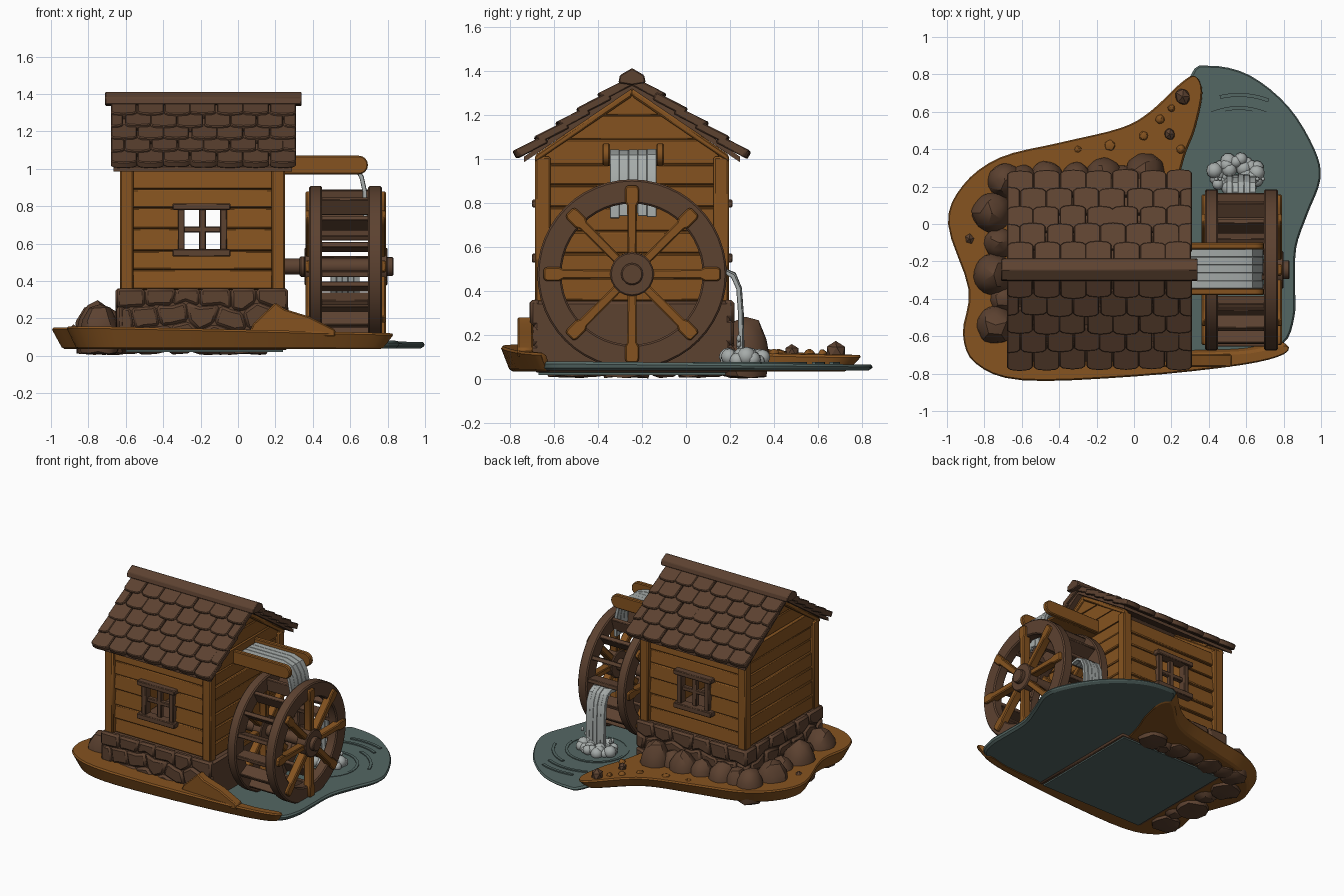
import bpy, bmesh, math, random
from mathutils import Matrix, Vector

if "Cube" in bpy.data.objects:
    bpy.data.objects.remove(bpy.data.objects["Cube"])

random.seed(4)
R = random.uniform

def material(name, rgb):
    m = bpy.data.materials.new(name)
    m.diffuse_color = (*rgb, 1)
    m.use_nodes = True
    m.node_tree.nodes["Principled BSDF"].inputs["Base Color"].default_value = m.diffuse_color
    return m

WOOD = material("orange_wood", (0.235, 0.086, 0.014))
DARK = material("dark_brown", (0.108, 0.054, 0.030))
WATER = material("pond_water", (0.088, 0.135, 0.126))
FOAM = material("falling_water", (0.38, 0.41, 0.40))
CX, CY = -0.19, -0.245          # house centre

# ---------- helpers ----------
def finish(name, bm, mat, bevel=0.0, smooth=35):
    bmesh.ops.recalc_face_normals(bm, faces=bm.faces)
    me = bpy.data.meshes.new(name)
    bm.to_mesh(me)
    bm.free()
    me.materials.append(mat)
    for p in me.polygons:
        p.use_smooth = True
    me.set_sharp_from_angle(angle=math.radians(smooth))
    ob = bpy.data.objects.new(name, me)
    bpy.context.collection.objects.link(ob)
    if bevel:
        b = ob.modifiers.new("bevel", 'BEVEL')
        b.width, b.segments, b.limit_method = bevel, 1, 'ANGLE'
        b.angle_limit = math.radians(40)
    return ob

def prism(bm, pts, axis, lo, hi, M=None):
    put = {'x': lambda p, t: (t, p[0], p[1]), 'y': lambda p, t: (p[0], t, p[1]),
           'z': lambda p, t: (p[0], p[1], t)}[axis]
    rings = [[bm.verts.new(put(p, t)) for p in pts] for t in (lo, hi)]
    n = len(pts)
    bm.faces.new(rings[0])
    bm.faces.new(rings[1][::-1])
    for i in range(n):
        j = (i + 1) % n
        bm.faces.new((rings[0][i], rings[0][j], rings[1][j], rings[1][i]))
    if M:
        bmesh.ops.transform(bm, matrix=M, verts=rings[0] + rings[1])

def box(bm, x0, x1, y0, y1, z0, z1, M=None):
    prism(bm, [(x0, y0), (x1, y0), (x1, y1), (x0, y1)], 'z', z0, z1, M)

def blob(bm, c, s, jitter=0.0, sub=2):
    M = Matrix.Translation(c) @ Matrix.Rotation(R(0, 6), 4, 'Z') @ Matrix.Diagonal((*s, 1))
    for v in bmesh.ops.create_icosphere(bm, subdivisions=sub, radius=1)['verts']:
        v.co = M @ (v.co * (1 + R(-jitter, jitter)))

def slab(name, pts, zb, top, scale, mat):
    """Smooth closed outline, planar top, slightly smaller underside."""
    n, out = len(pts), []
    for i in range(n):
        a, b, c, d = (Vector(pts[(i + k) % n]) for k in (-1, 0, 1, 2))
        for t in (0, .25, .5, .75):
            out.append(0.5 * (2*b + (c - a)*t + (2*a - 5*b + 4*c - d)*t*t + (3*b - a - 3*c + d)*t**3))
    bm, o = bmesh.new(), Vector((-0.1, -0.2))
    prism(bm, [tuple(p) for p in out], 'z', 0, 1)
    for v in bm.verts:
        if v.co.z > .5:
            v.co.z = top(v.co.x, v.co.y)
        else:
            q = o + (v.co.xy - o) * scale
            v.co = (q.x, q.y, zb)
    return finish(name, bm, mat, 0.012)

def ribbon(bm, path, th, axis, lo, hi):
    off = []
    for i, p in enumerate(path):
        d = (Vector(path[min(i + 1, len(path) - 1)]) - Vector(path[max(i - 1, 0)])).normalized()
        off.append((p[0] - d.y * th, p[1] + d.x * th))
    prism(bm, path + off[::-1], axis, lo, hi)

# ---------- ground and pond ----------
slab("ground_bank", [(-1, 0), (-.92, .21), (-.72, .36), (-.4, .44), (-.07, .52), (.09, .61), (.25, .76),
     (.33, .8), (.37, .71), (.33, .51), (.27, .35), (.22, .1), (.22, -.3), (.25, -.67), (.36, -.69), (.62, -.68),
     (.81, -.64), (.81, -.70), (.57, -.76), (0, -.82), (-.6, -.84), (-.85, -.75), (-.92, -.59), (-.89, -.35)],
     0.035, lambda x, y: 0.128 - 0.022*x - 0.015*y, 0.93, WOOD)
slab("pond", [(.3, .79), (.41, .85), (.62, .8), (.83, .63), (.97, .4), (1, .24), (.93, .05), (.87, -.13),
     (.865, -.35), (.86, -.5), (.8, -.64), (.6, -.7), (.22, -.68), (.18, -.2), (.2, .35)],
     0.04, lambda x, y: 0.075 - 0.01*y, 0.99, WATER)
bm = bmesh.new()
box(bm, -.6, .24, -.67, .18, 0.02, .06)
finish("underfloor", bm, WATER)

bm = bmesh.new()                     # faint ripples around the splash
for r, a0, a1 in ((.2, 0, 6.28), (.29, .3, 1.3), (.36, 1.1, 2.0), (.43, 1.2, 1.8)):
    n = 24
    ang = [a0 + (a1 - a0) * k / n for k in range(n + 1)]
    for a, b in zip(ang, ang[1:]):
        prism(bm, [(.56 + q*math.cos(t), .25 + q*math.sin(t)) for q, t in
              ((r, a), (r + .02, a), (r + .02, b), (r, b))], 'z', .06, .077)
bmesh.ops.remove_doubles(bm, verts=bm.verts, dist=1e-5)
finish("ripples", bm, WATER)

bm = bmesh.new()                     # earth hump at the house corner and clods
prism(bm, [(.05, .1), (.08, .17), (.2, .285), (.25, .25), (.38, .21), (.52, .14), (.52, .1)], 'y', -.765, -.695)
for x, y, s in ((-.13, .42, .04), (.05, .47, .03), (.14, .56, .03), (.2, .62, .025), (-.3, .4, .03), (.25, .4, .03)):
    blob(bm, (x, y, .115), (s, s, .025), .1, 1)
finish("earth_lumps", bm, WOOD, 0.01)

bm = bmesh.new()                     # boulders and pebbles
for x, y, s, h in ((-.76, .06, .115, .18), (-.75, -.27, .12, .19), (-.74, -.54, .11, .18), (-.69, .23, .10, .16),
                   (-.47, .24, .10, .15), (-.31, .25, .085, .13), (-.16, .26, .10, .16), (.06, .27, .11, .19),
                   (-.59, .24, .08, .15), (-.72, -.1, .09, .13), (-.70, -.40, .08, .12), (-.06, .24, .08, .13)):
    blob(bm, (x, y, .10), (s, s, h), .05)
for v in bm.verts:
    v.co.z = max(v.co.z, R(0, .012) + .004)
for x, y, s in ((.26, .68, .05), (.19, .48, .035), (-.88, -.08, .042)):
    blob(bm, (x, y, .125), (s, s * .85, s), .06, 1)
finish("boulders", bm, DARK, 0, 30)

# ---------- stone foundation (plain on the wheel side) ----------
bm = bmesh.new()
box(bm, -.635, .268, -.69, .20, .03, .355)
H = [.05, .16, .26, .362]
for axis, c, half, planes in (('y', CX, .46, (CY - .445, CY + .445)), ('x', CY, .46, (CX - .445,))):
    for side, plane in zip((-1, 1), planes):
        n = 12
        step = 2 * half / n
        P = {(i, j): (c - half + i*step + (R(-.024, .024) if 0 < i < n else 0),
                      H[j] + (R(-.03, .03) if 0 < j < 3 else 0)) for i in range(n + 1) for j in range(4)}
        for j in range(3):
            for i in range(-(j % 2), n, 2):
                a, m, b = max(i, 0), i + 1, min(i + 2, n)
                keys = [(a, j), (m, j), (b, j), (b, j + 1), (m, j + 1), (a, j + 1)]
                pts = [P[k] for k in dict.fromkeys(keys)]
                mx, mz = (sum(p[k] for p in pts) / len(pts) for k in (0, 1))
                pts = [(mx + (p[0] - mx) * .97, mz + (p[1] - mz) * .97) for p in pts]
                prism(bm, pts, axis, plane - side * .03, plane + side * R(.012, .022))
finish("stone_foundation", bm, DARK, 0.014)

# ---------- plank walls ----------
bm = bmesh.new()
rows = [.355, .46, .56, .68, .79, .89, 1.0]
for s in (-1, 1):
    for z0, z1 in zip(rows, rows[1:]):
        o = R(.408, .418)
        prof = [(CY + s*a, z) for a, z in ((o, z0 + .002), (o - .012, z1 - .002), (.385, z1), (.37, z1), (.37, z0), (.385, z0))]
        inner = [(CY + s*a, z) for a, z in ((.388, z0 - .004), (.388, z1 - .006), (.365, z1 - .006), (.365, z0 - .004))]
        for x0, x1 in (((-.6, -.29), (-.09, .22)) if .55 < z0 < .7 else ((-.6, .22),)):
            prism(bm, prof, 'x', x0, x1)
            prism(bm, inner, 'x', x0 + .001, x1 - .001)
rows = [.355, .46, .57, .67, .78, .88, .975, 1.09, 1.2, 1.325]
for s in (-1, 1):
    for z0, z1 in zip(rows, rows[1:]):
        w = [min(.42, max(.01, (1.325 - z) / .69)) for z in (z0, z1)]
        prism(bm, [(CY - w[0], z0 + .002), (CY + w[0], z0 + .002), (CY + w[1], z1 - .002), (CY - w[1], z1 - .002)],
              'x', CX + s * .38, CX + s * R(.412, .428))
    prism(bm, [(CY - .41, .355), (CY + .41, .355), (CY + .41, 1.02), (CY, 1.31), (CY - .41, 1.02)],
          'x', CX + s * .37, CX + s * .40)
finish("wall_planks", bm, WOOD, 0.006)

bm = bmesh.new()                     # corner posts and gable rafters
for sx in (-1, 1):
    for sy in (-1, 1):
        x, y = CX + sx * .405, CY + sy * .405
        box(bm, x - .035, x + .035, y - .035, y + .035, .35, 1.01)
        prism(bm, [(CY, 1.32), (CY + sy*.44, 1.018), (CY + sy*.44, .985), (CY, 1.283)], 'x', CX + sx*.40, CX + sx*.445)
finish("posts_and_rafters", bm, WOOD, 0.008)

bm = bmesh.new()                     # windows, front and back
for s in (-1, 1):
    for x0, x1, z0, z1, d in ((-.35, -.04, .78, .815, .455), (-.35, -.04, .53, .57, .455),
                              (-.322, -.285, .56, .79, .44), (-.095, -.058, .56, .79, .44),
                              (-.208, -.172, .56, .79, .42), (-.29, -.09, .66, .69, .42)):
        ya, yb = sorted((CY + s * .385, CY + s * d))
        box(bm, x0, x1, ya, yb, z0, z1)
finish("window_frames", bm, DARK, 0.005)

# ---------- roof ----------
bm = bmesh.new()
prism(bm, [(CY, 1.36), (CY + .49, 1.01), (CY + .49, .985), (CY, 1.318), (CY - .49, .985), (CY - .49, 1.01)],
      'x', -.665, .29)
finish("roof_deck", bm, DARK)
bm = bmesh.new()
a, n, x0, x1 = math.atan2(.36, .53), 7, -.68, .31
w = (x1 - x0) / n
for s in (-1, 1):
    for r in range(5):
        for k in range(n + r % 2):
            c = x0 + w * (k + .5 - .5 * (r % 2)) + R(-.006, .006)
            L, t = .152 + R(-.006, .006), a - .12 + R(-.015, .015)
            pts = [(min(max(c + u * (w - .001), x0), x1), v * L) for u, v in
                   ((-.5, 0), (.5, 0), (.5, .89), (.36, .99), (0, 1.03), (-.36, .99), (-.5, .89))]
            d = r * .116
            M = Matrix(((1, 0, 0, 0), (0, s*math.cos(t), s*math.sin(t), CY + s*d*math.cos(a)),
                        (0, -math.sin(t), math.cos(t), 1.34 - d*math.sin(a)), (0, 0, 0, 1)))
            prism(bm, pts, 'z', -.006, .032, M)
bmesh.ops.dissolve_degenerate(bm, dist=1e-5, edges=bm.edges)
finish("roof_shingles", bm, DARK, 0.006)
bm = bmesh.new()
prism(bm, [(CY - .062, 1.345), (CY - .055, 1.38), (CY, 1.412), (CY + .055, 1.38), (CY + .062, 1.345), (CY, 1.335)],
      'x', -.71, .34)
finish("roof_ridge", bm, DARK, 0.005)

# ---------- water wheel ----------
WY, WZ = -0.245, 0.477
def spin(t):
    return Matrix.Translation((0, WY, WZ)) @ Matrix.Rotation(t, 4, 'X')
def circle(r, n):
    return [(WY + r*math.cos(2*math.pi*i/n), WZ + r*math.sin(2*math.pi*i/n)) for i in range(n)]

bm = bmesh.new()
for lo, hi in ((.38, .45), (.695, .77)):
    o, i, n = circle(.43, 48), circle(.32, 48), 48
    V = [[bm.verts.new((x, *p)) for p in c] for c, x in ((o, lo), (o, hi), (i, hi), (i, lo))]
    for q in range(4):
        for k in range(n):
            m = (k + 1) % n
            bm.faces.new((V[q][k], V[q][m], V[(q+1) % 4][m], V[(q+1) % 4][k]))
finish("wheel_rims", bm, DARK, 0.008)
bm = bmesh.new()
for k in range(16):
    box(bm, .44, .705, -.015, .015, .32, .412, spin(k * math.pi / 8 + .1))
finish("wheel_paddles", bm, DARK, 0.004)
bm = bmesh.new()
for lo, hi in ((.362, .42), (.73, .79)):
    for k in range(8):
        prism(bm, [(-.02, .06), (.02, .06), (.022, .31), (.032, .33), (.032, .385), (.025, .402),
                   (-.025, .402), (-.032, .385), (-.032, .33), (-.022, .31)], 'x', lo, hi, spin(k * math.pi / 4))
finish("wheel_spokes", bm, WOOD, 0.006)
bm = bmesh.new()
for r, lo, hi in ((.042, .2, .82), (.055, .33, .36), (.1, .355, .43), (.1, .72, .80), (.05, .79, .832)):
    prism(bm, circle(r, 20), 'x', lo, hi)
finish("wheel_axle_and_hubs", bm, DARK, 0.006)

# ---------- flume ----------
bm = bmesh.new()
end = [(.645 + .05*math.cos(t), 1.02 + .05*math.sin(t)) for t in [math.pi*(k/8 - .5) for k in range(9)]]
for y0 in (-.38, -.135):
    prism(bm, [(.2, .97)] + end + [(.2, 1.07)], 'y', y0, y0 + .035)
box(bm, .2, .6, -.36, -.12, .968, .99)
finish("flume_boards", bm, WOOD, 0.006)

# ---------- falling water and splash ----------
bm = bmesh.new()
for k in range(5):
    y0, j = -.345 + k * .042, R(-.002, .002)
    ribbon(bm, [(.24, 1.02), (.56, 1.02), (.62, 1.0), (.65, .95), (.665, .88), (.67, .73 + R(0, .04))],
           .022 + j, 'y', y0, y0 + .0425)
for k in range(5):
    x0, j = .495 + k * .031, R(-.004, .004)
    ribbon(bm, [(.12, .47), (.17, .48), (.205, .465 + j), (.228, .41), (.236, .3), (.24, .07)],
           .024 + j, 'x', x0, x0 + .0315)
finish("water_falls", bm, FOAM, 0.002)
bm = bmesh.new()
for k in range(34):
    t, q, s = k * 2.4, math.sqrt((k + 6) / 40), R(.028, .045)
    blob(bm, (.55 + .13*q*math.cos(t), .265 + .085*q*math.sin(t), .08 + R(0, .025)), (s, s, s))
for x, z in ((.66, .16), (.69, .185), (.46, .15), (.44, .165)):
    blob(bm, (x, .24, z), (.012, .012, .018), 0, 1)
finish("splash_foam", bm, FOAM, 0, 60)
